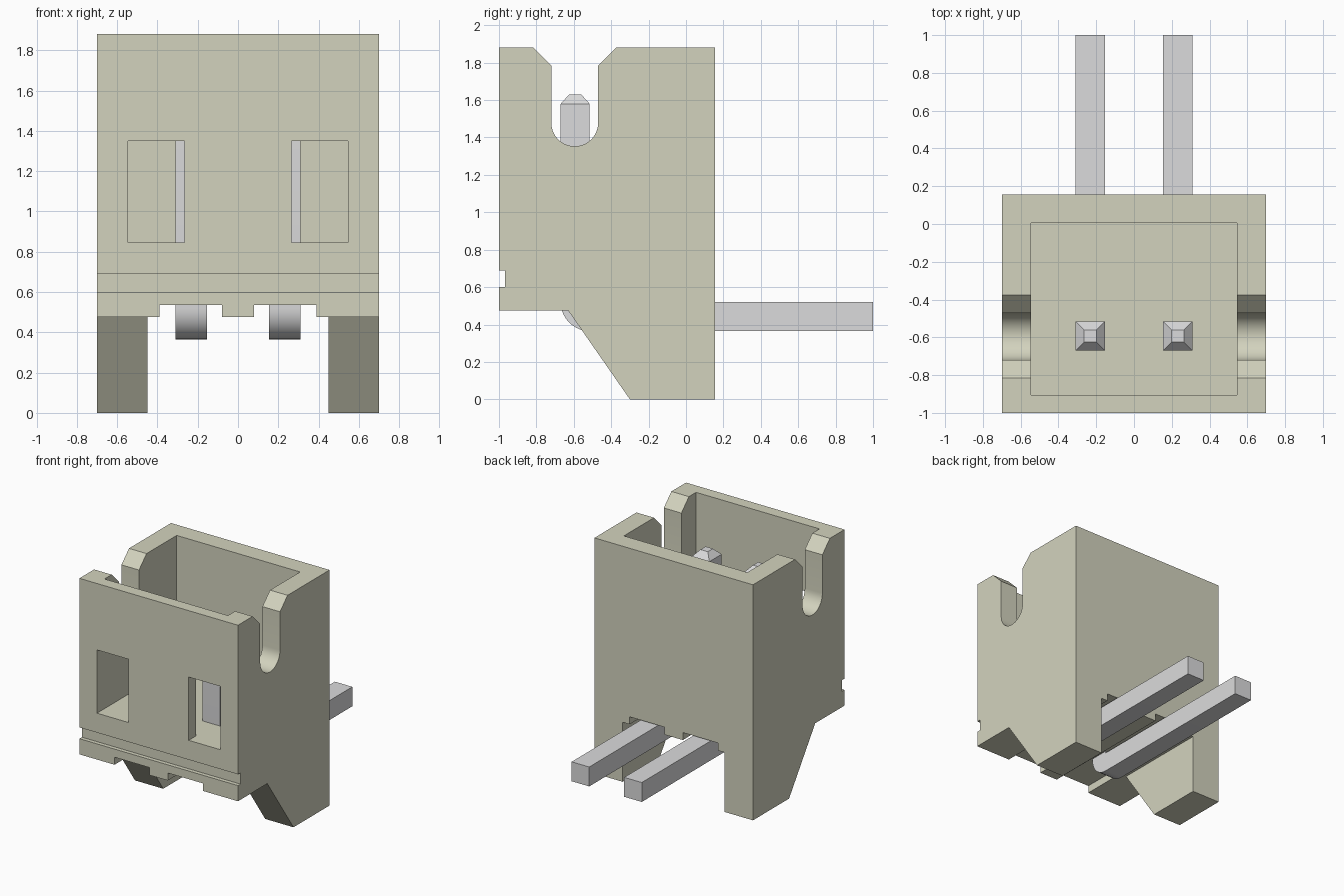
import bpy, bmesh, math
from mathutils import Vector

if "Cube" in bpy.data.objects:
    bpy.data.objects.remove(bpy.data.objects["Cube"])


def material(name, color):
    m = bpy.data.materials.new(name)
    m.use_nodes = True
    m.diffuse_color = (*color, 1)
    m.node_tree.nodes["Principled BSDF"].inputs["Base Color"].default_value = (*color, 1)
    return m


ivory = material("ivory plastic", (0.65, 0.65, 0.515))
silver = material("silver metal", (0.71, 0.71, 0.715))


def arc(cy, cz, r, a0, a1, steps):
    angles = [math.radians(a0 + (a1 - a0) * i / steps) for i in range(steps + 1)]
    return [(cy + r * math.cos(a), cz + r * math.sin(a)) for a in angles]


def prism(profile, x0, x1):
    """Extrude a (y, z) outline from x0 to x1."""
    bm = bmesh.new()
    face = bm.faces.new([bm.verts.new((x0, y, z)) for y, z in profile])
    ext = bmesh.ops.extrude_face_region(bm, geom=[face])["geom"]
    verts = [v for v in ext if isinstance(v, bmesh.types.BMVert)]
    bmesh.ops.translate(bm, verts=verts, vec=(x1 - x0, 0, 0))
    bmesh.ops.recalc_face_normals(bm, faces=bm.faces)
    return bm


def make_object(name, bm, mat=None):
    mesh = bpy.data.meshes.new(name)
    bm.to_mesh(mesh)
    bm.free()
    ob = bpy.data.objects.new(name, mesh)
    bpy.context.collection.objects.link(ob)
    if mat:
        mesh.materials.append(mat)
    return ob


def select_only(ob):
    bpy.ops.object.select_all(action="DESELECT")
    ob.select_set(True)
    bpy.context.view_layer.objects.active = ob


def cut_box(target, x, y, z):
    """Subtract a box given by its x, y and z ranges."""
    bm = prism([(y[0], z[0]), (y[1], z[0]), (y[1], z[1]), (y[0], z[1])], *x)
    cutter = make_object("cutter", bm)
    cutter.hide_render = True
    mod = target.modifiers.new("cut", "BOOLEAN")
    mod.operation, mod.solver, mod.object = "DIFFERENCE", "EXACT", cutter
    select_only(target)
    bpy.ops.object.modifier_apply(modifier=mod.name)
    bpy.data.objects.remove(cutter)


# Housing: side outline with keyed slot, sloped feet and front groove
outline = [(-1, 1.88), (-0.815, 1.88), (-0.72, 1.785)]
outline += arc(-0.595, 1.478, 0.125, 180, 360, 20)
outline += [(-0.47, 1.785), (-0.375, 1.88), (0.155, 1.88), (0.155, 0), (-0.3, 0),
            (-0.63, 0.475), (-1, 0.475), (-1, 0.6), (-0.968, 0.6), (-0.968, 0.69), (-1, 0.69)]
housing = make_object("housing", prism(outline, -0.7, 0.7), ivory)

# Plug cavity and the gap between the feet
cut_box(housing, (-0.545, 0.545), (-0.905, 0.005), (0.845, 2.2))
cut_box(housing, (-0.45, 0.45), (-1.2, 0.4), (-0.2, 0.475))

# Front windows and the pin channels underneath
for side in (-1, 1):
    cut_box(housing, sorted((side * 0.265, side * 0.545)), (-1.2, -0.8), (0.845, 1.35))
    cut_box(housing, sorted((side * 0.08, side * 0.39)), (-1.2, 0.4), (0.3, 0.535))

# Bent pins with tapered tips
for name, x in (("right_pin", -0.232), ("left_pin", 0.232)):
    path = [(-0.515, 1.58), (-0.67, 1.58)] + arc(-0.515, 0.52, 0.155, 180, 270, 10)
    path += [(1, 0.365), (1, 0.52), (-0.515, 0.52)]
    bm = prism(path, x - 0.0775, x + 0.0775)
    top = max(bm.faces, key=lambda f: f.calc_center_median().z)
    tip = bmesh.ops.extrude_discrete_faces(bm, faces=[top])["faces"][0]
    centre = tip.calc_center_median()
    for v in tip.verts:
        v.co = centre + (v.co - centre) * 0.42 + Vector((0, 0, 0.05))
    make_object(name, bm, silver)

# Smooth the slot and pin bends only
for ob in list(bpy.data.objects):
    if ob.name in ("housing", "right_pin", "left_pin"):
        select_only(ob)
        bpy.ops.object.shade_smooth_by_angle(angle=math.radians(25))
